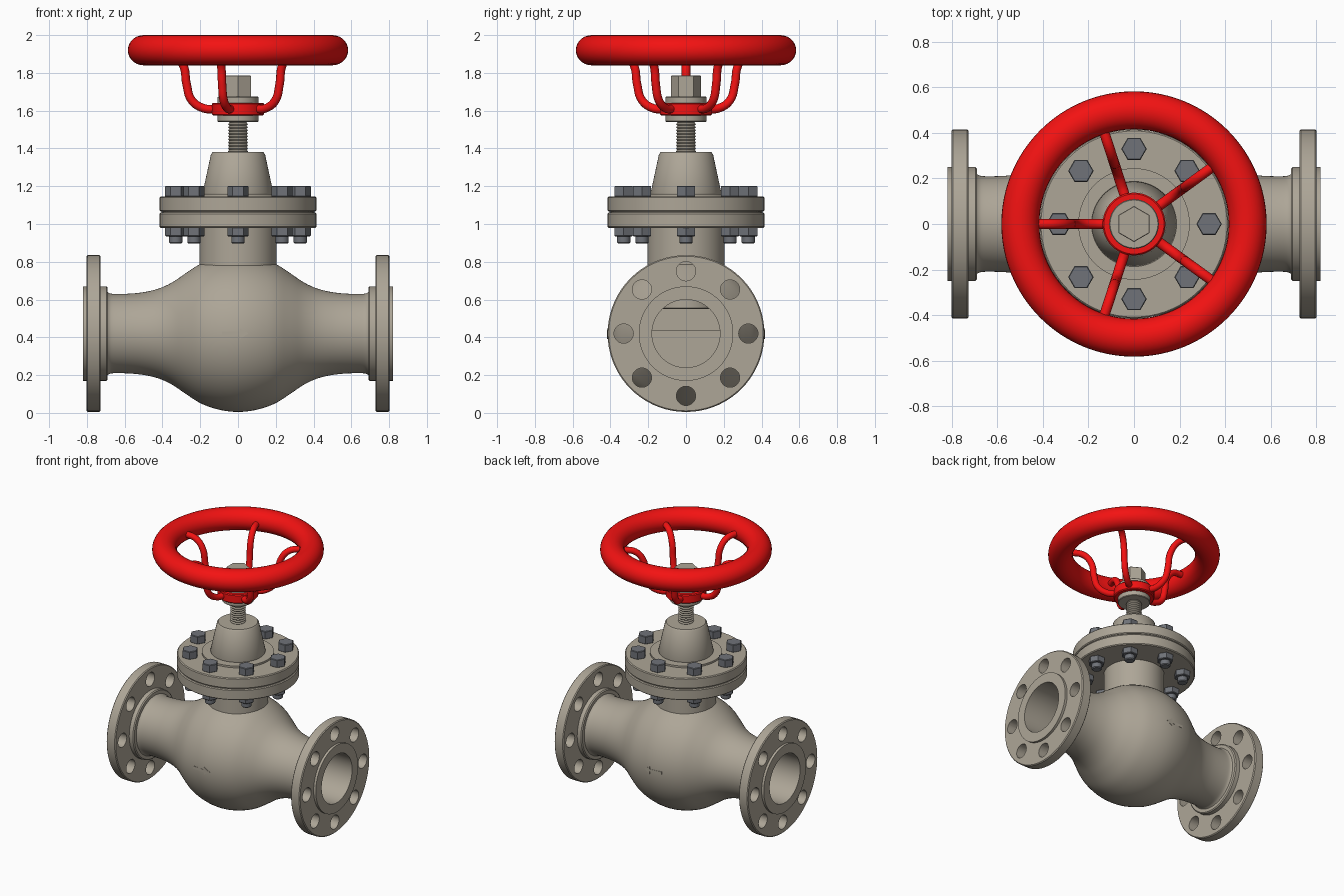
import bpy, bmesh, math
from mathutils import Matrix, Vector

if "Cube" in bpy.data.objects:
    bpy.data.objects.remove(bpy.data.objects["Cube"])

CZ = 0.42  # height of the pipe axis


def material(name, rgb):
    m = bpy.data.materials.new(name)
    m.diffuse_color = (*rgb, 1)
    m.use_nodes = True
    m.node_tree.nodes["Principled BSDF"].inputs["Base Color"].default_value = m.diffuse_color
    return m


CAST = material("cast_metal", (0.42, 0.38, 0.31))
STEEL = material("bolt_steel", (0.16, 0.17, 0.19))
RED = material("red_paint", (0.9, 0.006, 0.006))


def finish(ob, mat, angle=35):
    ob.data.materials.clear()
    ob.data.materials.append(mat)
    bpy.ops.object.select_all(action='DESELECT')
    ob.select_set(True)
    bpy.context.view_layer.objects.active = ob
    bpy.ops.object.shade_smooth_by_angle(angle=math.radians(angle))
    return ob


def to_object(name, bm):
    bmesh.ops.remove_doubles(bm, verts=bm.verts, dist=1e-5)
    bmesh.ops.recalc_face_normals(bm, faces=bm.faces)
    me = bpy.data.meshes.new(name)
    bm.to_mesh(me)
    bm.free()
    ob = bpy.data.objects.new(name, me)
    bpy.context.collection.objects.link(ob)
    return ob


def lathe(bm, profile, n=64, mat=Matrix(), closed=False):
    """Revolve (radius, height) points around local z, placed by mat."""
    rings = [[bm.verts.new(mat @ Vector((r * math.cos(a), r * math.sin(a), h)))
              for a in (2 * math.pi * i / n for i in range(n))] if r > 0
             else [bm.verts.new(mat @ Vector((0, 0, h)))] for r, h in profile]
    pairs = list(zip(rings, rings[1:] + rings[:1]))
    for a, b in pairs if closed else pairs[:-1]:
        for i in range(n):
            j = (i + 1) % n
            loop = [a[i % len(a)], a[j % len(a)], b[j % len(b)], b[i % len(b)]]
            loop = list(dict.fromkeys(loop))
            if len(loop) > 2:
                bm.faces.new(loop)


def turned(name, profile, mat, n=64, closed=False, place=Matrix(), angle=35):
    bm = bmesh.new()
    lathe(bm, profile, n, place, closed)
    return finish(to_object(name, bm), mat, angle)


def solid(r, z0, z1, c=0.006):
    """Profile of a solid disc with small chamfers."""
    return [(0, z0), (r - c, z0), (r, z0 + c), (r, z1 - c), (r - c, z1), (0, z1)]


def box(name, lo, hi):
    bm = bmesh.new()
    size, mid = Vector(hi) - Vector(lo), (Vector(hi) + Vector(lo)) / 2
    bmesh.ops.create_cube(bm, size=1, matrix=Matrix.Translation(mid) @ Matrix.Diagonal((*size, 1)))
    return finish(to_object(name, bm), CAST)


def smooth_points(pts, steps=4):
    """Catmull-Rom interpolation of 2D points."""
    p = [Vector(q) for q in pts]
    p = [2 * p[0] - p[1]] + p + [2 * p[-1] - p[-2]]
    out = []
    for a, b, c, d in zip(p, p[1:], p[2:], p[3:]):
        for k in range(steps):
            t = k / steps
            out.append(tuple(0.5 * (2 * b + (c - a) * t + (2 * a - 5 * b + 4 * c - d) * t * t
                                    + (3 * b - a - 3 * c + d) * t ** 3)))
    return out + [tuple(pts[-1])]


ALONG_X = Matrix.Translation((0, 0, CZ)) @ Matrix.Rotation(math.pi / 2, 4, 'Y')

# hollow bulbous body with a straight bore through both ends
half = [(.415, 0), (.409, .07), (.392, .14), (.365, .206), (.317, .28), (.27, .35),
        (.238, .42), (.219, .5), (.211, .58), (.21, .66), (.216, .685), (.225, .695)]
outer = smooth_points([(r, -h) for r, h in half[:0:-1]] + half)
inner = smooth_points([(.18, .55), (.19, .45), (.23, .34), (.29, .2), (.33, 0),
                       (.29, -.2), (.23, -.34), (.19, -.45), (.18, -.55)])
turned("valve_body", outer + [(.18, .70)] + inner + [(.18, -.70)], CAST,
       72, True, ALONG_X)

# pipe flanges with raised faces and eight bolt holes
for side, tag in ((1, "right"), (-1, "left")):
    prof = [(.18, .69), (.243, .69), (.25, .697), (.25, .727), (.409, .727), (.415, .733),
            (.415, .796), (.409, .802), (.25, .802), (.25, .82), (.18, .82)]
    bm = bmesh.new()
    lathe(bm, [(r, side * h) for r, h in prof], 72, ALONG_X, True)
    flange = to_object(tag + "_pipe_flange", bm)
    bm = bmesh.new()
    for k in range(8):
        a = k * math.pi / 4
        at = Matrix.Translation((.33 * math.cos(a), .33 * math.sin(a), side * .765))
        bmesh.ops.create_cone(bm, cap_ends=True, segments=28, radius1=.051, radius2=.051,
                              depth=.2, matrix=ALONG_X @ at)
    cutter = to_object(tag + "_hole_cutter", bm)
    mod = flange.modifiers.new("holes", 'BOOLEAN')
    mod.operation, mod.object, mod.solver = 'DIFFERENCE', cutter, 'EXACT'
    bpy.context.view_layer.objects.active = flange
    bpy.ops.object.modifier_apply(modifier="holes")
    bpy.data.objects.remove(cutter)
    finish(flange, CAST)

# inner flow partition and plug, seen through the bore
box("seat_plate", (-.18, -.19, .40), (.18, .19, .44))
box("inlet_wall", (.15, -.19, .22), (.18, .19, .44))
box("outlet_wall", (-.18, -.19, .42), (-.15, .19, .64))
turned("plug", solid(.17, .55, .74), CAST)

# raised flow arrows on the front and back
for side, tag in ((-1, "front"), (1, "back")):
    bm = bmesh.new()
    shape = [(-.085, -.01), (.01, -.01), (.01, -.028), (.055, 0), (.01, .028), (.01, .01), (-.085, .01)]
    face = bm.faces.new([bm.verts.new((x, side * .38, CZ + z)) for x, z in shape])
    ext = bmesh.ops.extrude_face_region(bm, geom=[face])["geom"]
    for v in ext:
        if isinstance(v, bmesh.types.BMVert):
            v.co.y = side * (.418 - max(0, abs(v.co.x) - .03) * .15)
    finish(to_object(tag + "_flow_arrow", bm), CAST)

# neck, bonnet flanges, gasket and bonnet cone
turned("neck", solid(.205, .72, .99), CAST)
turned("body_top_flange", solid(.415, .98, 1.06), CAST, 72)
turned("gasket", solid(.405, 1.055, 1.072), CAST, 72)
turned("bonnet_flange", solid(.415, 1.066, 1.145), CAST, 72)
turned("bonnet", [(0, 1.13), (.245, 1.13), (.245, 1.158), (.185, 1.158), (.187, 1.165),
                  (.143, 1.37), (.134, 1.38), (0, 1.38)], CAST)

# eight bolts with hex heads, nuts and threaded ends
bm = bmesh.new()
for k in range(8):
    a = k * math.pi / 4
    at = Matrix.Translation((.33 * math.cos(a), .33 * math.sin(a), 0))
    lathe(bm, solid(.056, 1.143, 1.202, .004), 6, at)
    lathe(bm, solid(.056, .935, .982, .004), 6, at)
    lathe(bm, solid(.035, .896, .94), 20, at)
finish(to_object("bonnet_bolts", bm), STEEL)

# threaded stem
thread = [(.053 if i % 2 else .046, 1.36 + .008 * i) for i in range(25)]
turned("stem", [(0, 1.36)] + thread + [(0, thread[-1][1])], CAST, 32, angle=20)

# hub: washers, red ring and top nut
turned("lower_washer", solid(.109, 1.54, 1.58, .004), CAST, 48)
turned("upper_washer", solid(.109, 1.58, 1.675, .004), CAST, 48)
turned("hub_ring", [(.105, 1.575), (.132, 1.575), (.138, 1.581), (.138, 1.635),
                    (.132, 1.641), (.105, 1.641)], RED, 48, True)
turned("stem_nut", solid(.079, 1.67, 1.786, .003), CAST, 6,
       place=Matrix.Rotation(math.pi / 6, 4, 'Z'))

# handwheel rim
rim = [(.4995 + .0835 * math.cos(t), 1.92 + .08 * math.sin(t))
       for t in (2 * math.pi * i / 28 for i in range(28))]
turned("handwheel_rim", rim, RED, 96, True)

# five bent spokes
cu = bpy.data.curves.new("spokes", 'CURVE')
cu.dimensions, cu.bevel_depth, cu.bevel_resolution, cu.resolution_u = '3D', .0225, 4, 6
path = [(.12, 1.608), (.18, 1.612), (.245, 1.655), (.272, 1.74), (.29, 1.84), (.345, 1.905), (.44, 1.92)]
for k in range(5):
    a = math.pi + k * 2 * math.pi / 5
    s = cu.splines.new('BEZIER')
    s.bezier_points.add(len(path) - 1)
    for p, (r, z) in zip(s.bezier_points, path):
        p.co = (r * math.cos(a), r * math.sin(a), z)
        p.handle_left_type = p.handle_right_type = 'AUTO'
spokes = bpy.data.objects.new("spokes", cu)
bpy.context.collection.objects.link(spokes)
bpy.ops.object.select_all(action='DESELECT')
spokes.select_set(True)
bpy.context.view_layer.objects.active = spokes
bpy.ops.object.convert(target='MESH')
finish(bpy.context.view_layer.objects.active, RED, 50)
